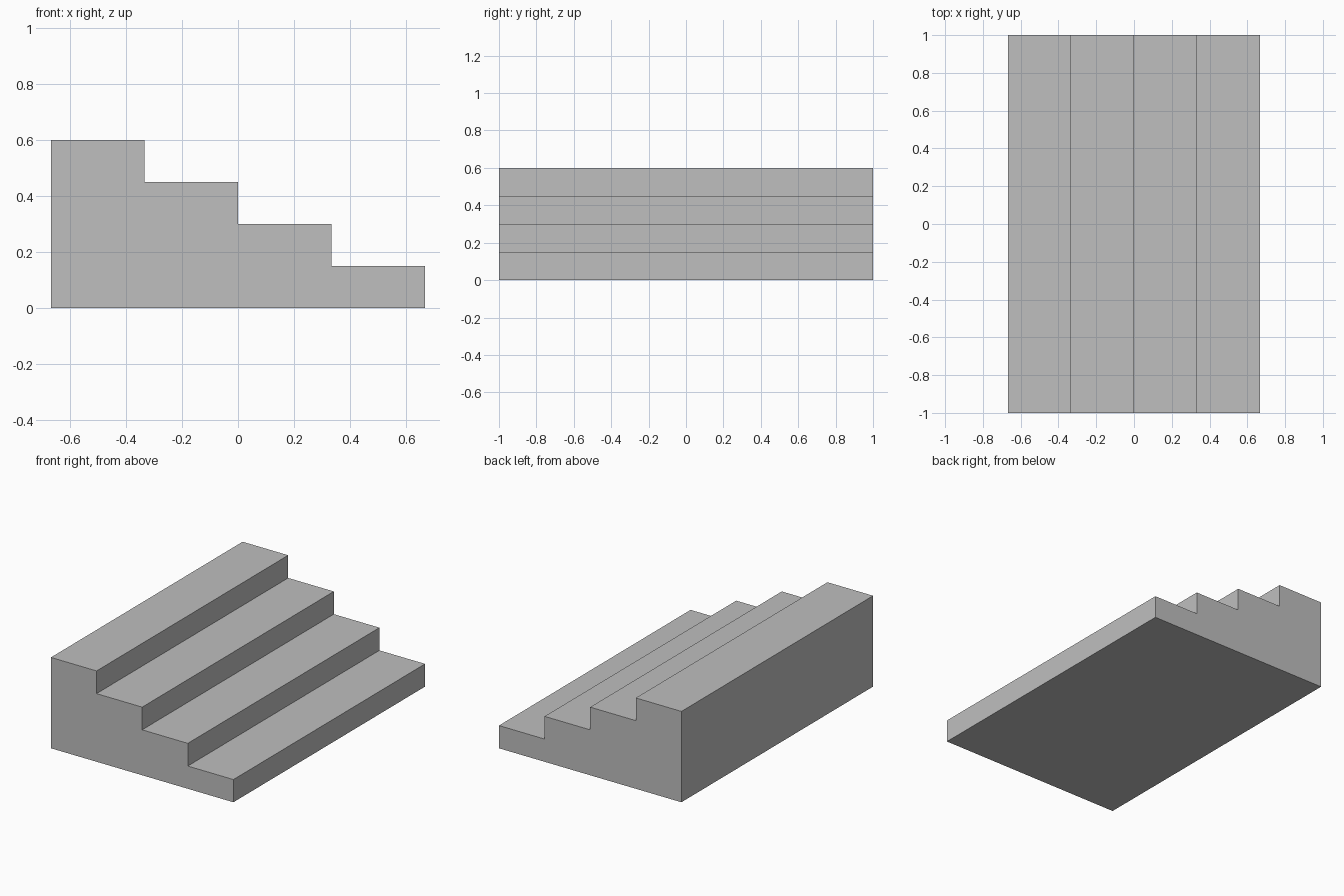
import bpy
import bmesh

cube = bpy.data.objects.get("Cube")
if cube:
    bpy.data.objects.remove(cube, do_unlink=True)

STEPS = 4
TREAD = 1 / 3
RISE = 0.15
HALF_LENGTH = 1.0
HALF_WIDTH = STEPS * TREAD / 2

# Stone material
stone = bpy.data.materials.new("stone grey")
stone.use_nodes = True
colour = (0.52, 0.52, 0.52, 1)
stone.diffuse_color = colour
stone.node_tree.nodes["Principled BSDF"].inputs["Base Color"].default_value = colour

# Stepped side profile, tallest at -x and descending towards +x
profile = [(-HALF_WIDTH, 0)]
for i in range(STEPS):
    height = (STEPS - i) * RISE
    left = -HALF_WIDTH + i * TREAD
    profile += [(left, height), (left + TREAD, height)]
profile.append((HALF_WIDTH, 0))

# Solid flight of stairs, extruded along y
bm = bmesh.new()
side = bm.faces.new([bm.verts.new((x, -HALF_LENGTH, z)) for x, z in profile])
result = bmesh.ops.extrude_face_region(bm, geom=[side], use_keep_orig=True)
moved = [v for v in result["geom"] if isinstance(v, bmesh.types.BMVert)]
bmesh.ops.translate(bm, verts=moved, vec=(0, 2 * HALF_LENGTH, 0))
bmesh.ops.recalc_face_normals(bm, faces=bm.faces)

mesh = bpy.data.meshes.new("stairs")
bm.to_mesh(mesh)
bm.free()
mesh.materials.append(stone)
stairs = bpy.data.objects.new("stairs", mesh)
bpy.context.collection.objects.link(stairs)
